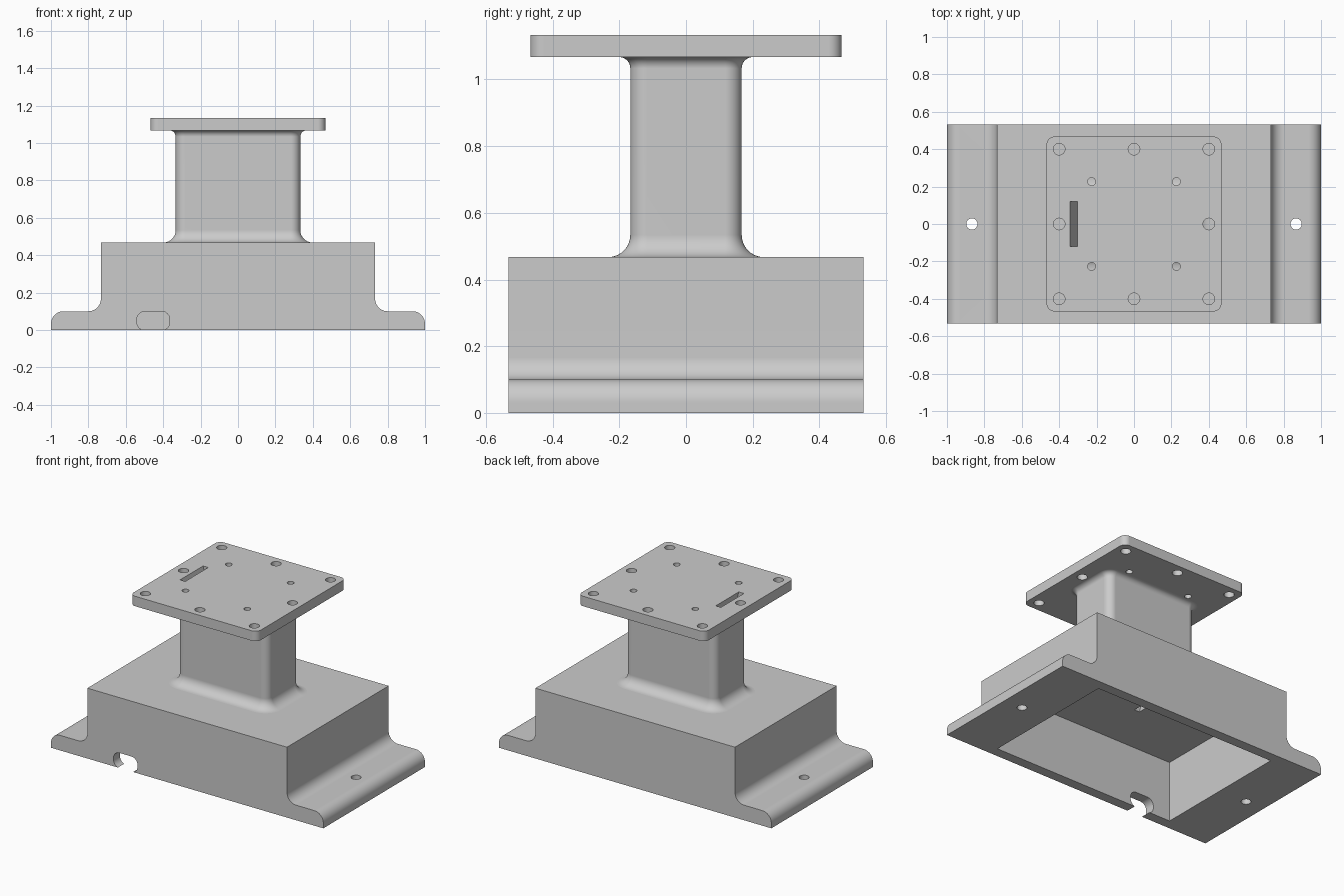
import bpy
import bmesh
from math import cos, sin, pi
from mathutils import Vector

cube = bpy.data.objects.get("Cube")
if cube:
    bpy.data.objects.remove(cube, do_unlink=True)

# Main heights, plan half sizes and rounding
FLANGE_Z, BASE_Z, PLATE_Z, TOP_Z = 0.10, 0.467, 1.067, 1.133
BASE_X, BASE_Y, PLATE_H = 0.733, 0.533, 0.467
COL_X, COL_Y = 0.333, 0.167
R, WALL = 0.067, 0.067

grey = bpy.data.materials.new("plain grey")
grey.use_nodes = True
COLOUR = (0.6, 0.6, 0.6, 1)
grey.diffuse_color = COLOUR
grey.node_tree.nodes["Principled BSDF"].inputs["Base Color"].default_value = COLOUR


def arc(cx, cy, r, start, end, n=10):
    """Points on an arc, angles in quarter turns."""
    steps = [start + (end - start) * i / n for i in range(n + 1)]
    return [(cx + r * cos(a * pi / 2), cy + r * sin(a * pi / 2)) for a in steps]


def rounded_rect(hx, hy, r):
    corners = [(1, 1), (-1, 1), (-1, -1), (1, -1)]
    return [p for q, (sx, sy) in enumerate(corners)
            for p in arc(sx * (hx - r), sy * (hy - r), r, q, q + 1)]


def rect(hx, hy, cx=0):
    return [(cx + hx, hy), (cx - hx, hy), (cx - hx, -hy), (cx + hx, -hy)]


def circle(x, y, r):
    return arc(x, y, r, 0, 4, 32)[:-1]


def loft(name, rings):
    """Closed solid through matching rings of 3D points."""
    bm = bmesh.new()
    loops = [[bm.verts.new(p) for p in ring] for ring in rings]
    n = len(loops[0])
    for a, b in zip(loops, loops[1:]):
        for i in range(n):
            j = (i + 1) % n
            bm.faces.new((a[i], a[j], b[j], b[i]))
    bm.faces.new(loops[0])
    bm.faces.new(loops[-1])
    bmesh.ops.recalc_face_normals(bm, faces=bm.faces)
    mesh = bpy.data.meshes.new(name)
    bm.to_mesh(mesh)
    bm.free()
    mesh.materials.append(grey)
    obj = bpy.data.objects.new(name, mesh)
    bpy.context.collection.objects.link(obj)
    return obj


def at_z(points, z):
    return [Vector((x, y, z)) for x, y in points]


def at_y(points, y):
    return [Vector((x, y, z)) for x, z in points]


def finish(obj, cutters):
    """Cut the openings, then smooth the rounded faces."""
    bpy.ops.object.select_all(action='DESELECT')
    obj.select_set(True)
    bpy.context.view_layer.objects.active = obj
    for cutter in cutters:
        mod = obj.modifiers.new("cut", 'BOOLEAN')
        mod.operation = 'DIFFERENCE'
        mod.solver = 'EXACT'
        mod.object = cutter
        bpy.ops.object.modifier_apply(modifier=mod.name)
    bpy.ops.object.shade_smooth_by_angle()
    weighted = obj.modifiers.new("even shading", 'WEIGHTED_NORMAL')
    weighted.keep_sharp = True


# Base: flanged profile swept front to back
half = [(1, 0)] + arc(1 - R, FLANGE_Z - R, R, 0, 1)
half += arc(BASE_X + R, FLANGE_Z + R, R, 3, 2) + [(BASE_X, BASE_Z)]
profile = half + [(-x, z) for x, z in reversed(half)]
base = loft("base", [at_y(profile, -BASE_Y), at_y(profile, BASE_Y)])

# Column: rounded section flared at both ends
flare = [(R - x, BASE_Z + R - z) for x, z in arc(0, 0, R, 1, 0)]
top_r = R / 2
flare += [(top_r - x, PLATE_Z - top_r + z) for x, z in arc(0, 0, top_r, 0, 1)]
column = loft("column", [at_z(rounded_rect(COL_X + d, COL_Y + d, 0.05 + d), z)
                         for d, z in flare])

# Top plate
outline = rounded_rect(PLATE_H, PLATE_H, 0.04)
plate = loft("top_plate", [at_z(outline, PLATE_Z), at_z(outline, TOP_Z)])

# Hollow under the base
inner = rect(BASE_X - WALL, BASE_Y - WALL)
cavity = loft("cavity_cutter", [at_z(inner, -0.1), at_z(inner, BASE_Z - WALL)])

# Cable notch through the front wall
notch_shape = [(x - 0.453, z + 0.049) for x, z in rounded_rect(0.088, 0.051, 0.045)]
notch = loft("notch_cutter", [at_y(notch_shape, -0.6), at_y(notch_shape, -0.42)])

# Slanted cable slit from the plate down to the hollow
slit_rings = []
for z in (1.2, 0.35):
    centre = -0.322 + (TOP_Z - z) * 0.27
    slit_rings.append(at_z(rect(0.019, 0.121, centre), z))
slit = loft("slit_cutter", slit_rings)


def drill(x, y, r, low, high):
    ring = circle(x, y, r)
    return loft("hole_cutter", [at_z(ring, low), at_z(ring, high)])


# Bolt holes
base_holes = [drill(s * 0.867, 0, 0.03, -0.1, 0.2) for s in (-1, 1)]
plate_holes = [drill(i * 0.4, j * 0.4, 0.031, 1, 1.2)
               for i in (-1, 0, 1) for j in (-1, 0, 1) if i or j]
plate_holes += [drill(i * 0.227, j * 0.227, 0.021, 1, 1.2)
                for i in (-1, 1) for j in (-1, 1)]

finish(base, [cavity, notch, slit] + base_holes)
finish(column, [slit])
finish(plate, [slit] + plate_holes)

for cutter in [cavity, notch, slit] + base_holes + plate_holes:
    bpy.data.objects.remove(cutter, do_unlink=True)
